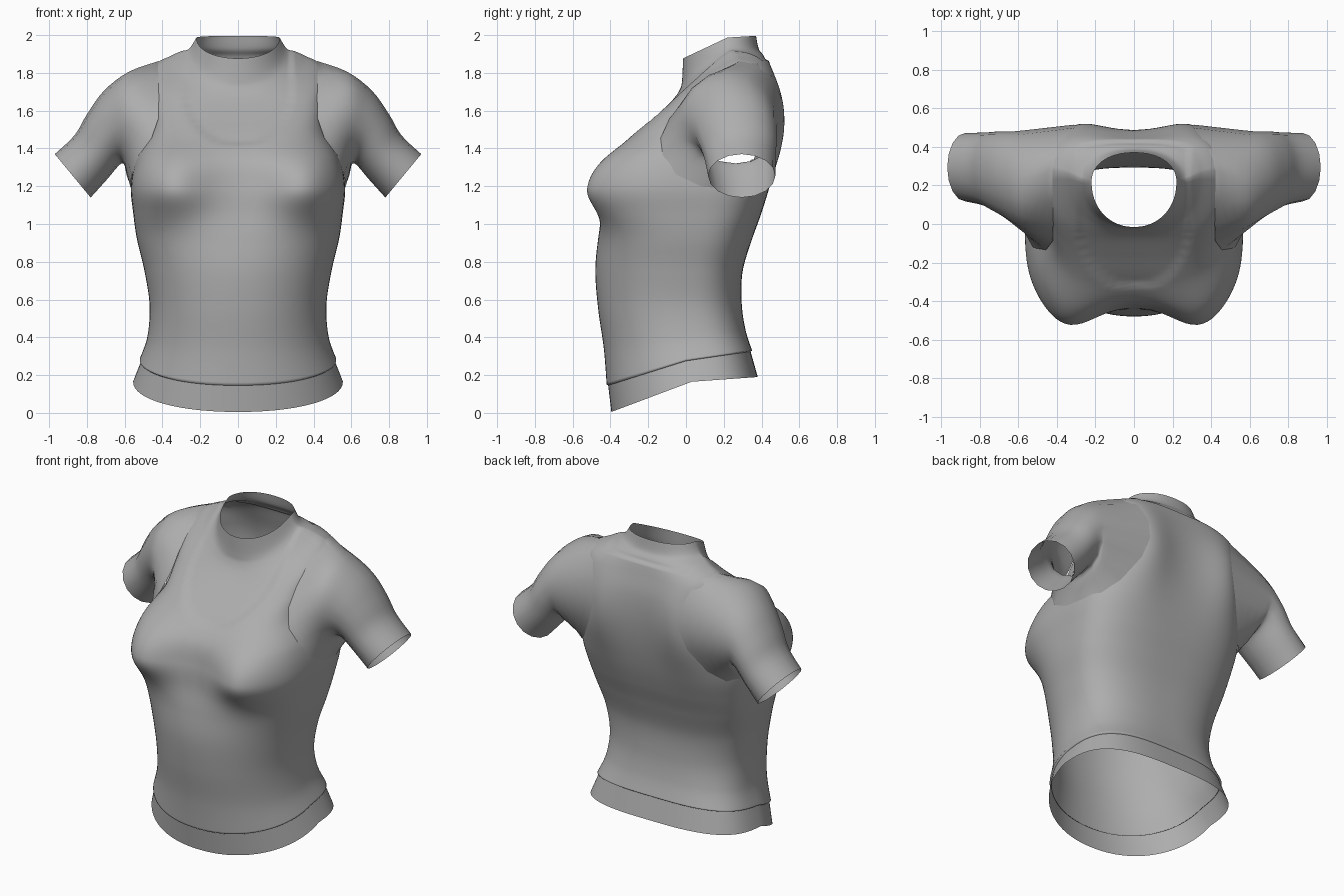
import bpy
import bmesh
from math import sin, cos, pi, exp, hypot
from mathutils import Vector
from mathutils.bvhtree import BVHTree

cube = bpy.data.objects.get("Cube")
if cube:
    bpy.data.objects.remove(cube, do_unlink=True)

cloth = bpy.data.materials.new("grey cloth")
cloth.use_nodes = True
GREY = (0.42, 0.42, 0.42, 1)
cloth.diffuse_color = GREY
cloth.node_tree.nodes["Principled BSDF"].inputs["Base Color"].default_value = GREY


def spline(rows, steps):
    """Smoothly interpolate between rows of numbers or vectors."""
    rows = [Vector(r) for r in rows]
    last = len(rows) - 1
    result = []
    for i in range(last):
        a, b, c, d = rows[max(i - 1, 0)], rows[i], rows[i + 1], rows[min(i + 2, last)]
        for k in range(steps):
            t = k / steps
            result.append(b + (c - a) * (t / 2) + (a * 2 - b * 5 + c * 4 - d) * (t * t / 2)
                          + (b * 3 - a - c * 3 + d) * (t ** 3 / 2))
    return result + [rows[-1]]


def loft(rings):
    """Skin a list of closed rings with quads, leaving both ends open."""
    bm = bmesh.new()
    loops = [[bm.verts.new(p) for p in ring] for ring in rings]
    for low, high in zip(loops, loops[1:]):
        count = len(low)
        for i in range(count):
            j = (i + 1) % count
            bm.faces.new((low[i], low[j], high[j], high[i]))
    return bm


def finish(bm, name):
    mesh = bpy.data.meshes.new(name)
    bm.to_mesh(mesh)
    bm.free()
    obj = bpy.data.objects.new(name, mesh)
    bpy.context.collection.objects.link(obj)
    mesh.materials.append(cloth)
    mesh.polygons.foreach_set("use_smooth", [True] * len(mesh.polygons))
    return obj


def body_ring(row, count=104):
    """Rounded section: heights and depths at front, side and back."""
    z_front, z_side, z_back, width, y_front, y_side, y_back, round_front, round_back = row
    ring = []
    for i in range(count):
        a = 2 * pi * i / count
        s, c = sin(a), cos(a)
        if c > 0:
            z_end, y_end, roundness = z_front, y_front, round_front
        else:
            z_end, y_end, roundness = z_back, y_back, round_back
        x = width * abs(s) ** roundness * (1 if s > 0 else -1)
        t = abs(c) ** roundness
        ring.append(Vector((x, y_side + (y_end - y_side) * t, z_side + (z_end - z_side) * t)))
    return ring


def bump(x, z, x_mid, z_mid, x_size, z_size):
    return exp(-((abs(x) - x_mid) / x_size) ** 2 - ((z - z_mid) / z_size) ** 2)


def smoothstep(t):
    t = min(max(t, 0), 1)
    return t * t * (3 - 2 * t)


# Torso sections: front z, side z, back z, half width, front y, side y, back y,
# front roundness, back roundness
SECTIONS = [
    (.15, .28, .33, .52, -.42, 0, .35, .95, .64),
    (.34, .40, .44, .48, -.435, 0, .315, .95, .7),
    (.55, .57, .58, .468, -.465, 0, .295, .93, .75),
    (.75, .75, .75, .495, -.48, 0, .30, .92, .72),
    (.92, .92, .92, .535, -.465, .02, .35, .84, .68),
    (1.06, 1.06, 1.06, .555, -.44, .04, .40, .7, .64),
    (1.2, 1.2, 1.2, .567, -.42, .06, .44, .6, .61),
    (1.34, 1.35, 1.36, .54, -.39, .12, .47, .6, .61),
    (1.46, 1.52, 1.53, .47, -.29, .18, .485, .62, .62),
    (1.57, 1.70, 1.68, .457, -.175, .22, .48, .62, .62),
    (1.66, 1.835, 1.80, .445, -.085, .27, .455, .68, .68),
    (1.72, 1.895, 1.885, .345, -.045, .26, .43, .85, .85),
    (1.77, 1.93, 1.93, .275, -.035, .23, .40, .95, .95),
    (1.88, 1.99, 2.0, .235, -.03, .22, .385, .95, .95),
]


def shape_body(p):
    """Add the chest, shoulder blades and the sunken neckline panel."""
    x, y, z = p
    if y < .1:
        height = .16 if z < 1.19 else .21
        p.y -= .13 * bump(x, z, .36, 1.19, .2, height) * smoothstep((.1 - y) / .3)
    else:
        p.y += .055 * bump(x, z, .31, 1.54, .17, .27) * smoothstep((y - .2) / .2)
    depth = .29 - hypot(x, min(z - 1.70, 0) * 1.03)
    if y > .25:
        depth = min(depth, z - 1.87)
    sink = .015 * smoothstep(depth / .015 + .5)
    middle = Vector((0, .2, z - .05))
    if sink:
        p += (middle - p).normalized() * sink
    return p


rings = [body_ring(row) for row in spline(SECTIONS, 10)]
rings = [[shape_body(p) for p in ring] for ring in rings]
# Rolled lower lip of the torso
lip = [Vector((p.x * .975, p.y * .975, p.z - .006)) for p in rings[0]]
torso = loft([lip] + rings)
torso_surface = BVHTree.FromBMesh(torso)

# Open the armholes behind the sleeve caps
inside = []
for face in torso.faces:
    c = face.calc_center_median()
    if abs(c.x) > .4 and hypot((c.y - .22) / .19, (c.z - 1.5) / .22) < 1:
        inside.append(face)
bmesh.ops.delete(torso, geom=inside, context="FACES")
finish(torso, "torso")

# Flared hem band
hem_top = (.145, .275, .325, .51, -.412, 0, .342, .95, .64)
hem_bottom = (.005, .165, .19, .555, -.395, .03, .38, .95, .66)
finish(loft([body_ring(hem_bottom), body_ring(hem_top)]), "hem_band")

# Armhole seam from the shoulder, down the front, under the arm and up the back
ARMHOLE = [
    (.42, .28, 1.86), (.43, .10, 1.79), (.44, -.02, 1.68), (.44, -.10, 1.57),
    (.46, -.135, 1.46), (.51, -.12, 1.36), (.545, -.05, 1.26), (.565, .08, 1.20),
    (.565, .20, 1.19), (.52, .33, 1.20), (.46, .44, 1.27), (.36, .51, 1.42),
    (.31, .52, 1.55), (.31, .505, 1.68), (.35, .46, 1.79), (.39, .38, 1.85),
]
# Sleeve sections: top x, top z, bottom x, bottom z, middle y, half depth
CUFFS = [
    (.58, 1.805, .59, 1.26, .225, .26),
    (.71, 1.705, .60, 1.31, .25, .23),
    (.80, 1.58, .625, 1.315, .27, .21),
    (.865, 1.47, .69, 1.24, .285, .19),
    (.97, 1.37, .78, 1.14, .295, .178),
]


def sleeve_rings(side):
    seam = []
    for point in ARMHOLE:
        spot = torso_surface.find_nearest(Vector(point))[0]
        outward = (spot - Vector((0, .15, 1.45))).normalized()
        seam.append(spot + outward * .004)
    sections = [seam]
    for top_x, top_z, low_x, low_z, y_mid, depth in CUFFS:
        ring = []
        for i in range(len(ARMHOLE)):
            a = 2 * pi * i / len(ARMHOLE)
            t = (1 + cos(a)) / 2
            ring.append(Vector((low_x + (top_x - low_x) * t, y_mid - depth * sin(a),
                                low_z + (top_z - low_z) * t)))
        sections.append(ring)
    columns = [spline(column, 4) for column in zip(*sections)]
    return [[Vector((p.x * side, p.y, p.z)) for p in ring] for ring in zip(*columns)]


for name, side in (("left_sleeve", 1), ("right_sleeve", -1)):
    sleeve = loft(sleeve_rings(side))
    if side < 0:
        bmesh.ops.reverse_faces(sleeve, faces=sleeve.faces[:])
    finish(sleeve, name)
